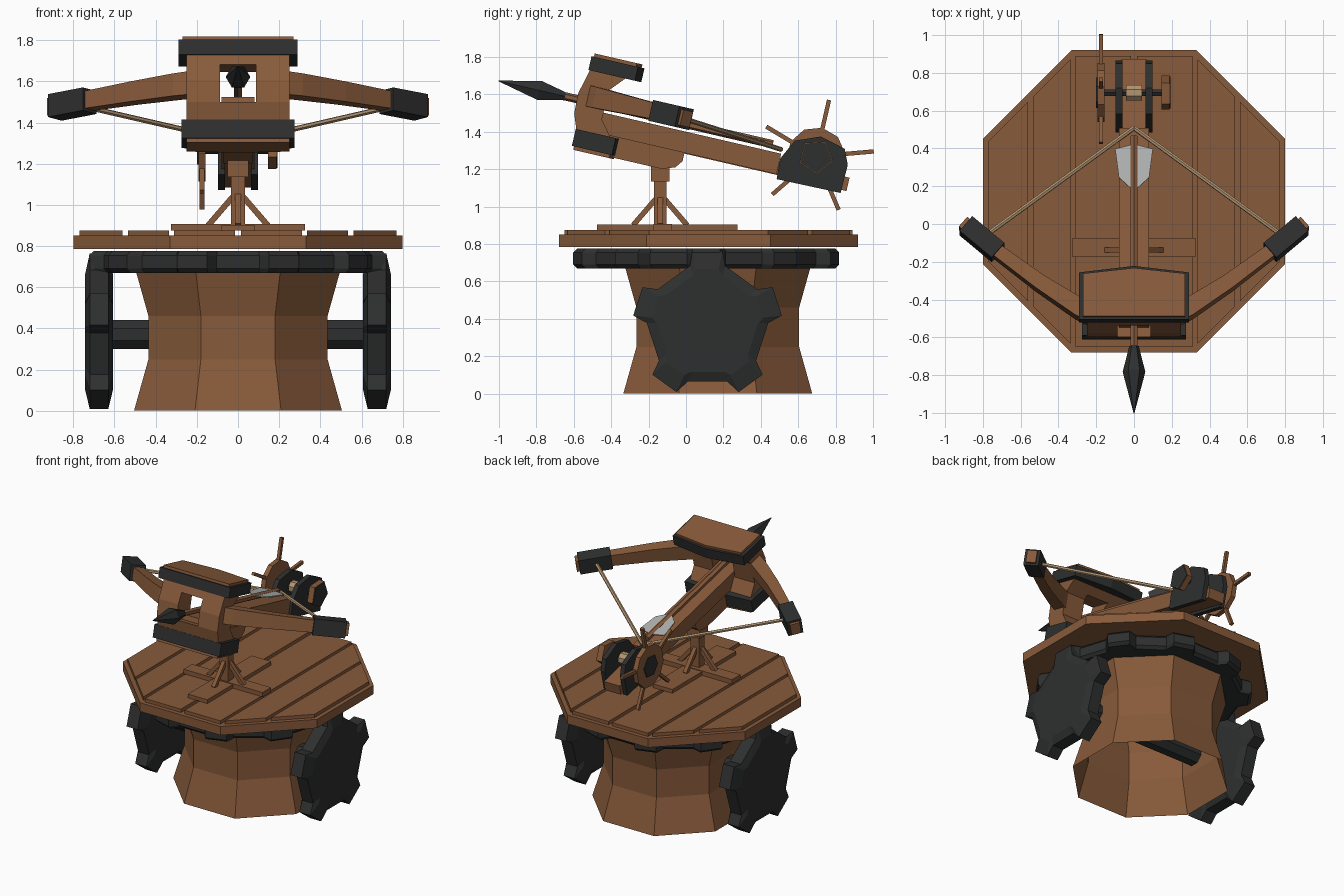
import bpy, bmesh, math
from mathutils import Matrix, Vector

if "Cube" in bpy.data.objects:
    bpy.data.objects.remove(bpy.data.objects["Cube"])


def material(name, rgb):
    m = bpy.data.materials.new(name)
    m.diffuse_color = (*rgb, 1)
    m.use_nodes = True
    m.node_tree.nodes["Principled BSDF"].inputs["Base Color"].default_value = m.diffuse_color
    return m


WOOD = material("brown_wood", (0.245, 0.103, 0.043))
IRON = material("black_iron", (0.027, 0.028, 0.028))
ROPE = material("tan_rope", (0.45, 0.30, 0.165))
STEEL = material("light_steel", (0.43, 0.44, 0.44))

# Tilted frame of the weapon: x across, y back along the stock, z up from it
TILT = Matrix.Translation((0, -0.14, 1.25)) @ Matrix.Rotation(math.radians(-13), 4, 'X')
FLAT = Matrix()


def loft(name, rings, mat, frame=FLAT, caps=True):
    """Skin a list of equal point rings."""
    bm = bmesh.new()
    vs = [[bm.verts.new(p) for p in r] for r in rings]
    n = len(rings[0])
    for a, b in zip(vs, vs[1:]):
        for i in range(n):
            j = (i + 1) % n
            bm.faces.new((a[i], a[j], b[j], b[i]))
    if caps:
        bm.faces.new(vs[0][::-1])
        bm.faces.new(vs[-1])
    bmesh.ops.recalc_face_normals(bm, faces=bm.faces)
    me = bpy.data.meshes.new(name)
    bm.to_mesh(me)
    bm.free()
    me.materials.append(mat)
    ob = bpy.data.objects.new(name, me)
    ob.matrix_world = frame
    bpy.context.collection.objects.link(ob)
    return ob


def slab(name, pts, z0, z1, mat, frame=FLAT):
    """Plan outline (x, y) extruded in z."""
    return loft(name, [[(x, y, z) for x, y in pts] for z in (z0, z1)], mat, frame)


def side(name, pts, x0, x1, mat, frame=FLAT):
    """Side outline (y, z) extruded in x."""
    return loft(name, [[(x, y, z) for y, z in pts] for x in (x0, x1)], mat, frame)


def box(name, x, y, z, mat, frame=FLAT):
    return slab(name, [(x[0], y[0]), (x[1], y[0]), (x[1], y[1]), (x[0], y[1])], *z, mat, frame)


def ngon(n, r, phase=0, c=(0, 0)):
    return [(c[0] + r * math.cos(phase + 2 * math.pi * i / n),
             c[1] + r * math.sin(phase + 2 * math.pi * i / n)) for i in range(n)]


def rod(name, a, b, r, n, mat, frame=FLAT):
    a, b = Vector(a), Vector(b)
    q = (b - a).to_track_quat('Z', 'Y')
    ring = [q @ Vector((x, y, 0)) for x, y in ngon(n, r, math.pi / n)]
    return loft(name, [[p + a for p in ring], [p + b for p in ring]], mat, frame)


def gear(n, base, tip, base_half, tip_half, phase):
    """Gear outline: four points per tooth."""
    pts = []
    for i in range(n):
        for r, d in ((base, -base_half), (tip, -tip_half), (tip, tip_half), (base, base_half)):
            a = math.radians(phase + 360 * i / n + d)
            pts.append((r * math.cos(a), r * math.sin(a)))
    return pts


def octagon(a):
    return ngon(8, a / math.cos(math.pi / 8), math.pi / 8)


# Waisted hollow base
loft("base_tower", [[(x, y + 0.17, z) for x, y in octagon(a)] for a, z in
     ((0.505, 0), (0.435, 0.25), (0.435, 0.46), (0.505, 0.71))], WOOD, caps=False)

# Toothed wheels and axle
rod("axle", (-0.65, 0.115, 0.37), (0.65, 0.115, 0.37), 0.077, 8, IRON)
rim = gear(5, 0.325, 0.4, 17, 11.5, 90)
face = gear(5, 0.27, 0.30, 17, 11.5, 90)
for s, label in ((-1, "left"), (1, "right")):
    loft(label + "_wheel", [[(s * 0.675 + d, y + 0.115, z + 0.372) for y, z in o]
         for o, d in ((face, -0.067), (rim, -0.045), (rim, 0.045), (face, 0.067))], IRON)

# Turntable ring
big = gear(10, 0.66, 0.727, 9, 6, 0)
loft("turntable_gear", [[(x * k, y * k + 0.108, z) for x, y in big]
     for k, z in ((0.97, 0.67), (1, 0.69), (1, 0.755), (0.97, 0.775))], IRON)

# Platform and planks
slab("platform", [(x, y + 0.12) for x, y in octagon(0.8)], 0.785, 0.85, WOOD)
for s in (-1, 1):
    for x0, x1 in ((0.015, 0.31), (0.335, 0.535), (0.56, 0.77)):
        h0, h1 = (min(0.77, 0.77 * math.sqrt(2) - x) for x in (x0, x1))
        slab("plank", [(s * x0, 0.12 - h0), (s * x1, 0.12 - h1),
                       (s * x1, 0.12 + h1), (s * x0, 0.12 + h0)], 0.845, 0.875, WOOD)

# Stand: crossed beams, post, braces
box("cross_beam", (-0.325, 0.325), (-0.175, -0.075), (0.875, 0.908), WOOD)
box("long_beam", (-0.08, 0.08), (-0.475, 0.275), (0.875, 0.903), WOOD)
box("post", (-0.035, 0.035), (-0.17, -0.105), (0.9, 1.16), WOOD)
box("post_head", (-0.052, 0.052), (-0.187, -0.087), (1.135, 1.24), WOOD)
for dx, dy in ((1, 0), (-1, 0), (0, 1), (0, -1)):
    rod("brace", (dx * 0.145, -0.138 + dy * 0.145, 0.9),
        (dx * 0.02, -0.138 + dy * 0.02, 1.045), 0.02, 4, WOOD)

# Stock and pivot block
box("stock", (-0.065, 0.065), (-0.45, 1.01), (0.062, 0.135), WOOD, TILT)
box("stock_track", (-0.08, 0.08), (-0.45, 0.625), (0.066, 0.178), WOOD, TILT)
side("pivot_block", [(-0.3, -0.045), (0.02, -0.045), (0.09, -0.02), (0.12, 0.02),
                     (0.12, 0.07), (-0.3, 0.07)], -0.07, 0.07, WOOD, TILT)

# Front housing with a window
FRONT = [(-0.465, 0.04), (-0.502, 0.14), (-0.505, 0.25), (-0.47, 0.39)]
BACK = [(-0.27, 0.39), (-0.35, 0.3), (-0.35, 0.14), (-0.27, 0.04)]
for s in (-1, 1):
    side("housing_cheek", FRONT + BACK, s * 0.088, s * 0.25, WOOD, TILT)
side("window_sill", [FRONT[0], FRONT[1], BACK[2], BACK[3]], -0.088, 0.088, WOOD, TILT)
side("window_lintel", [(-0.485, 0.33), FRONT[3], BACK[0], (-0.325, 0.33)],
     -0.088, 0.088, WOOD, TILT)


def plan(w, front, mid, back):
    return [(-w, front), (w, front), (w, mid), (0, back), (-w, mid)]


slab("top_band", plan(0.29, -0.48, -0.225, -0.19), 0.382, 0.458, IRON, TILT)
slab("top_plate", plan(0.27, -0.467, -0.235, -0.205), 0.45, 0.476, WOOD, TILT)
slab("bottom_band", plan(0.275, -0.475, -0.255, -0.235), -0.033, 0.06, IRON, TILT)
slab("bottom_plate", plan(0.25, -0.463, -0.265, -0.24), -0.052, 0.0, WOOD, TILT)

# Bow arms, iron caps, string
ARM = [(0.2, -0.42, 0.05, 0.058), (0.29, -0.375, 0.048, 0.056), (0.5, -0.235, 0.04, 0.05),
       (0.73, -0.06, 0.034, 0.043), (0.905, 0.09, 0.034, 0.043)]
CAP = [(0.72, -0.068, 0.052, 0.057), (0.89, 0.077, 0.052, 0.057)]


def limb(name, path, s, mat):
    rings = []
    for i, (x, y, w, h) in enumerate(path):
        p, q = path[max(i - 1, 0)], path[min(i + 1, len(path) - 1)]
        d = Vector((q[0] - p[0], q[1] - p[1])).normalized()
        rings.append([(s * (x - d.y * w * a), y + d.x * w * a, 0.247 + h * b)
                      for a, b in ((-1, -1), (1, -1), (1, 1), (-1, 1))])
    loft(name, rings, mat, TILT)


for s, label in ((-1, "left"), (1, "right")):
    limb(label + "_bow_arm", ARM, s, WOOD)
    limb(label + "_bow_cap", CAP, s, IRON)
    rod(label + "_string", (s * 0.77, 0.035, 0.247), (0, 0.62, 0.2), 0.013, 6, ROPE, TILT)

# Bolt: shaft, head, fletching
rod("bolt_shaft", (0, -0.62, 0.217), (0, 0.57, 0.217), 0.022, 6, WOOD, TILT)
loft("bolt_head", [[(x, y, z + 0.217) for x, z in ngon(6, r)] for y, r in
     ((-0.935, 0.002), (-0.71, 0.06), (-0.57, 0.025))], IRON, TILT)
slab("bolt_fletching", [(0, 0.27), (0.08, 0.345), (0.1, 0.5), (0, 0.525),
                        (-0.1, 0.5), (-0.08, 0.345)], 0.219, 0.227, STEEL, TILT)

# Winch: side plates, axle, rope drum
PLATE = [(0.632, 0.04), (0.982, 0.045), (0.985, 0.2), (0.95, 0.28), (0.81, 0.315),
         (0.68, 0.262), (0.625, 0.15)]
for s in (-1, 1):
    side("winch_plate", PLATE, s * 0.062, s * 0.097, IRON, TILT)
CY, CZ = 0.695, 1.268
rod("winch_axle", (-0.2, CY, CZ), (0.17, CY, CZ), 0.02, 6, IRON)
rod("rope_drum", (-0.042, CY, CZ), (0.042, CY, CZ), 0.045, 8, ROPE)

# Winch end knob and spoked crank wheel
side("winch_knob", ngon(5, 0.095, 1.0, (CY, CZ)), 0.145, 0.188, WOOD)
side("knob_face", ngon(5, 0.09, 1.0, (CY, CZ)), 0.187, 0.192, IRON)
side("crank_wheel", ngon(10, 0.157, 0.1, (CY, CZ)), -0.193, -0.157, WOOD)
side("crank_hub", ngon(6, 0.08, 0.1, (CY, CZ)), -0.2, -0.192, IRON)
for y, z in ngon(5, 0.31, math.radians(5), (CY, CZ)):
    rod("crank_spoke", (-0.175, CY, CZ), (-0.175, y, z), 0.016, 4, WOOD)
